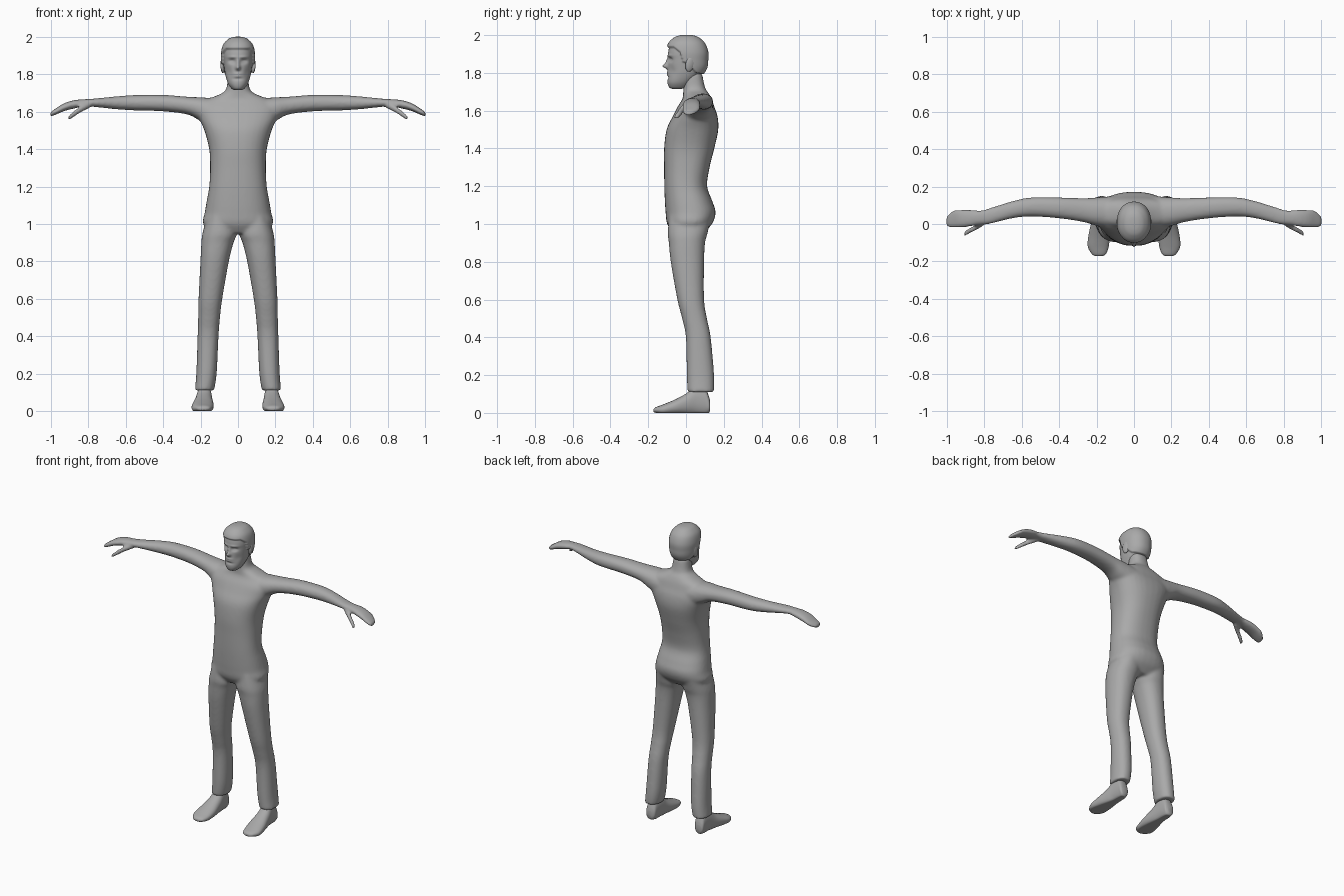
import bpy, bmesh, math
from mathutils import Vector, Matrix

if "Cube" in bpy.data.objects:
    bpy.data.objects.remove(bpy.data.objects["Cube"], do_unlink=True)

grey = bpy.data.materials.new("plain grey")
grey.use_nodes = True
colour = (0.4, 0.4, 0.4, 1)
grey.diffuse_color = colour
grey.node_tree.nodes["Principled BSDF"].inputs["Base Color"].default_value = colour


def spline(rows, steps):
    """Smooth Catmull-Rom interpolation through the section rows."""
    out = []
    for i in range(len(rows) - 1):
        before, start = rows[max(i - 1, 0)], rows[i]
        end, after = rows[i + 1], rows[min(i + 2, len(rows) - 1)]
        for s in range(steps):
            t = s / steps
            out.append([b + t * ((c - a) + t * ((2 * a - 5 * b + 4 * c - d)
                        + t * (3 * (b - c) + d - a))) / 2
                        for a, b, c, d in zip(before, start, end, after)])
    out.append(list(rows[-1]))
    return out


def loft(bm, axis, rows, sides=32, steps=6, power=0.9, flip=1):
    """Rounded sections (position, low a, high a, low b, high b) along an axis."""
    others = [i for i in range(3) if i != axis]
    rings = []
    for t, a_low, a_high, b_low, b_high in spline(rows, steps):
        ring = []
        for k in range(sides):
            angle = math.tau * k / sides
            c, s = math.cos(angle), math.sin(angle)
            p = Vector()
            p[axis] = t
            p[others[0]] = (a_low + a_high + (a_high - a_low) * math.copysign(abs(c) ** power, c)) / 2
            p[others[1]] = (b_low + b_high + (b_high - b_low) * math.copysign(abs(s) ** power, s)) / 2
            p.x *= flip
            p.z = max(p.z, 0)
            ring.append(bm.verts.new(p))
        rings.append(ring)
    for low, high in zip(rings, rings[1:]):
        for k in range(sides):
            n = (k + 1) % sides
            bm.faces.new((low[k], low[n], high[n], high[k]))
    bm.faces.new(rings[0])
    bm.faces.new(rings[-1])


def finish(name, bm):
    bmesh.ops.recalc_face_normals(bm, faces=bm.faces)
    mesh = bpy.data.meshes.new(name)
    bm.to_mesh(mesh)
    bm.free()
    mesh.materials.append(grey)
    mesh.shade_smooth()
    obj = bpy.data.objects.new(name, mesh)
    bpy.context.collection.objects.link(obj)
    return obj


# Torso and neck: height, half width, front, back
torso = [(.95, .12, -.07, .09), (1, .186, -.1, .138), (1.06, .178, -.108, .157),
         (1.12, .168, -.112, .14), (1.2, .154, -.115, .112), (1.3, .149, -.116, .125),
         (1.4, .154, -.116, .15), (1.5, .18, -.103, .171), (1.57, .21, -.07, .167),
         (1.62, .22, -.045, .15), (1.66, .18, -.02, .137), (1.69, .105, -.015, .122),
         (1.72, .064, -.015, .102), (1.8, .054, -.015, .085)]
arm = [(.1, -.03, .15, 1.5, 1.67), (.2, -.01, .142, 1.55, 1.677), (.27, .01, .138, 1.585, 1.68),
       (.4, .03, .142, 1.602, 1.69), (.55, .04, .142, 1.607, 1.689), (.65, .03, .122, 1.613, 1.682),
       (.77, 0, .086, 1.626, 1.67), (.82, -.003, .072, 1.628, 1.667), (.88, -.015, .077, 1.616, 1.661),
       (.93, -.02, .077, 1.603, 1.645), (.97, -.022, .072, 1.586, 1.62), (1.003, -.015, .04, 1.573, 1.597)]
thumb = [(.79, 0, .04, 1.62, 1.65), (.84, -.032, 0, 1.595, 1.632),
         (.88, -.052, -.02, 1.568, 1.602), (.91, -.07, -.042, 1.55, 1.575)]
leg = [(1.04, .03, .165, -.09, .135), (.95, .008, .19, -.097, .114), (.9, .024, .196, -.091, .101),
       (.8, .049, .201, -.081, .096), (.6, .084, .211, -.046, .096), (.5, .096, .213, -.021, .111),
       (.4, .104, .216, -.001, .131), (.2, .114, .223, .004, .149), (.11, .128, .231, .008, .149)]

bm = bmesh.new()
loft(bm, 2, [(z, -w, w, front, back) for z, w, front, back in torso], power=.85)
for side in (1, -1):
    loft(bm, 0, arm, flip=side)
    loft(bm, 0, thumb, sides=16, flip=side)
    loft(bm, 2, leg, flip=side)
body = finish("body", bm)
fuse = body.modifiers.new("fuse", 'REMESH')
fuse.mode = 'VOXEL'
fuse.voxel_size = .008
fuse.use_smooth_shade = True
soften = body.modifiers.new("soften", 'SMOOTH')
soften.factor = .5
soften.iterations = 12

# Feet: heel to toe
foot = [(.128, .165, .205, .01, .06), (.12, .15, .213, 0, .09), (.1, .145, .215, -.01, .13),
        (.05, .14, .22, -.01, .14), (0, .135, .23, -.01, .102), (-.06, .13, .243, -.01, .07),
        (-.12, .135, .247, -.01, .045), (-.16, .15, .225, 0, .03), (-.172, .17, .205, .005, .02)]
for side, label in ((1, "left"), (-1, "right")):
    bm = bmesh.new()
    loft(bm, 1, foot, flip=side)
    finish(label + "_foot", bm)

# Head: height, half width, front, back
head = [(1.716, .022, -.075, -.02), (1.725, .036, -.09, .01), (1.75, .053, -.098, .035),
        (1.79, .066, -.096, .075), (1.83, .073, -.095, .1), (1.87, .077, -.094, .105),
        (1.91, .078, -.094, .105), (1.95, .069, -.083, .09), (1.975, .048, -.058, .064),
        (1.985, .028, -.034, .04), (1.988, .008, -.008, .012)]
# Face relief: x, z, width, height, depth
relief = [(0, 1.835, .012, .013, .025), (0, 1.858, .009, .022, .012),       # nose
          (.032, 1.87, .018, .012, -.014), (.032, 1.868, .011, .006, .004),  # eyes
          (.03, 1.892, .025, .007, .005), (0, 1.797, .022, .012, .008),     # brow, lips
          (0, 1.796, .022, .003, -.005), (0, 1.775, .025, .007, -.005),      # mouth, chin fold
          (.05, 1.81, .016, .025, -.006)]                                    # cheek hollow
hairline = [(-.2, 1.93), (-.06, 1.93), (-.03, 1.905), (-.015, 1.855), (0, 1.85),
            (.05, 1.8), (.2, 1.775)]


def hair_height(y):
    for (y0, z0), (y1, z1) in zip(hairline, hairline[1:]):
        if y <= y1:
            return z0 + (z1 - z0) * (y - y0) / (y1 - y0)


bm = bmesh.new()
loft(bm, 2, [(z, -w, w, front, back) for z, w, front, back in head], sides=112, steps=10)
bmesh.ops.recalc_face_normals(bm, faces=bm.faces)
bm.normal_update()
for v in bm.verts:
    x, y, z = v.co
    cover = min(max((z - hair_height(y)) / .008, 0), 1)
    v.co += v.normal * .013 * cover * cover * (3 - 2 * cover)
    if y < -.02:
        fade = min((-.02 - y) / .03, 1)
        for fx, fz, wide, tall, depth in relief:
            bump = math.exp(-((abs(x) - fx) / wide) ** 2 - ((z - fz) / tall) ** 2)
            v.co.y -= depth * bump * fade
finish("head", bm)

# Ears
for side, label in ((1, "left"), (-1, "right")):
    bm = bmesh.new()
    place = (Matrix.Translation((.081 * side, .022, 1.848))
             @ Matrix.Rotation(-.25, 4, 'X') @ Matrix.Rotation(.3 * side, 4, 'Z')
             @ Matrix.Diagonal((.011, .025, .043, 1)))
    bmesh.ops.create_uvsphere(bm, u_segments=20, v_segments=12, radius=1, matrix=place)
    finish(label + "_ear", bm)
